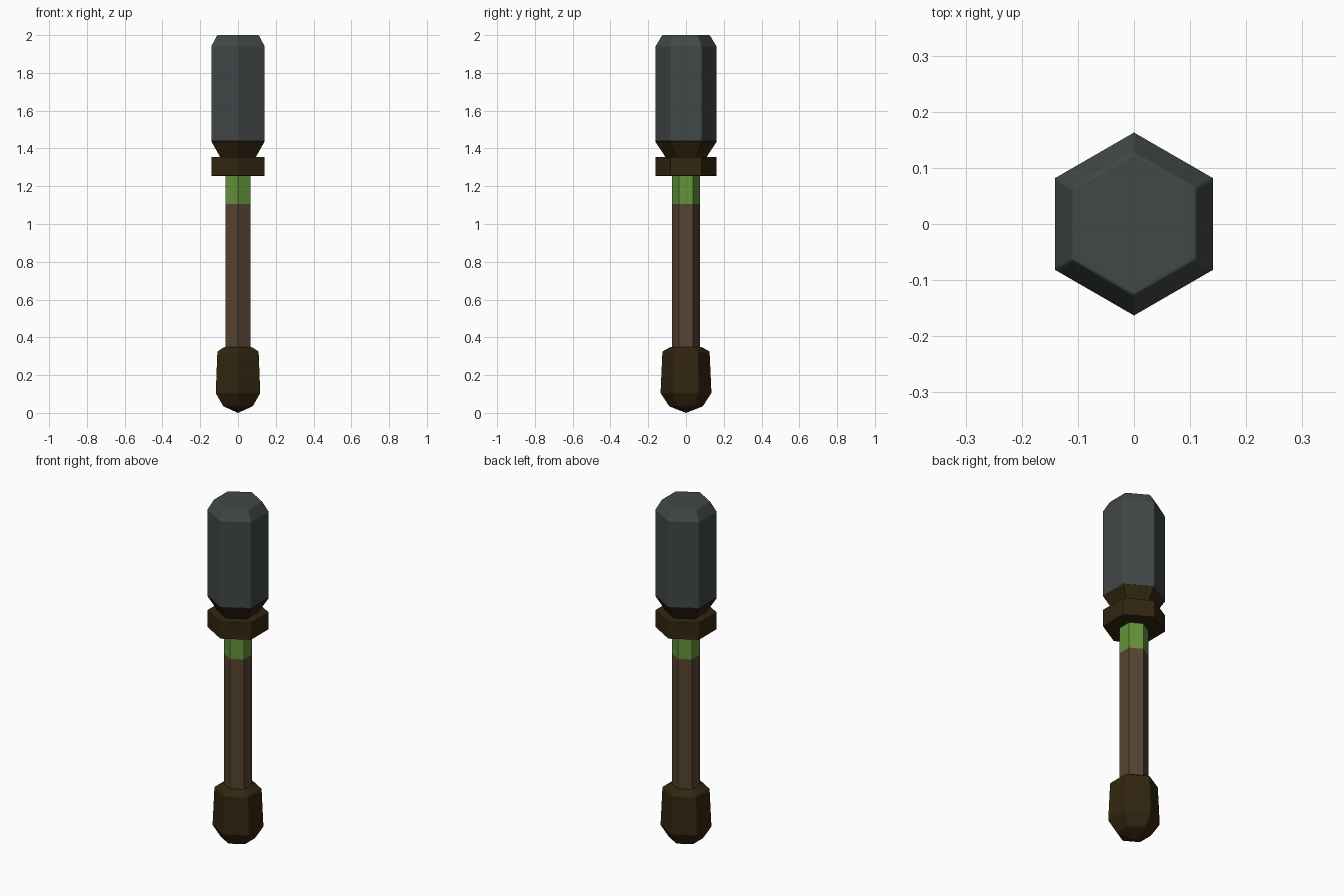
import bpy, bmesh, math

if "Cube" in bpy.data.objects:
    bpy.data.objects.remove(bpy.data.objects["Cube"])


def material(name, rgb):
    m = bpy.data.materials.new(name)
    m.diffuse_color = (*rgb, 1)
    m.use_nodes = True
    m.node_tree.nodes["Principled BSDF"].inputs["Base Color"].default_value = m.diffuse_color
    return m


GREY = material("dark grey metal", (0.053, 0.063, 0.063))
DARK = material("dark brown", (0.032, 0.019, 0.005))
WOOD = material("brown wood", (0.092, 0.056, 0.031))
GREEN = material("green", (0.125, 0.29, 0.044))


def hex_part(name, profile, mat, bevel=0.0):
    """Six-sided solid from (radius, z) rings; radius 0 closes to a point."""
    bm = bmesh.new()
    rings = []
    for r, z in profile:
        if r == 0:
            rings.append([bm.verts.new((0, 0, z))])
        else:
            rings.append([bm.verts.new((r * math.cos(a), r * math.sin(a), z))
                          for a in (math.pi / 2 + i * math.pi / 3 for i in range(6))])
    for lo, hi in zip(rings, rings[1:]):
        for i in range(6):
            j = (i + 1) % 6
            if len(lo) == 1:
                bm.faces.new((lo[0], hi[j], hi[i]))
            else:
                bm.faces.new((lo[i], lo[j], hi[j], hi[i]))
    for ring in (rings[0], rings[-1]):
        if len(ring) == 6:
            bm.faces.new(ring)
    bmesh.ops.recalc_face_normals(bm, faces=bm.faces)
    mesh = bpy.data.meshes.new(name)
    bm.to_mesh(mesh)
    bm.free()
    mesh.materials.append(mat)
    ob = bpy.data.objects.new(name, mesh)
    bpy.context.collection.objects.link(ob)
    if bevel:
        mod = ob.modifiers.new("soft edges", 'BEVEL')
        mod.width = bevel
        mod.segments = 2
        mod.limit_method = 'ANGLE'
    return ob


# Pommel at the bottom
hex_part("pommel", [(0, 0.0), (0.09, 0.035), (0.136, 0.105), (0.126, 0.325), (0.085, 0.348)],
         DARK, 0.004)
# Handle shaft and green band
hex_part("shaft", [(0.075, 0.32), (0.075, 1.105)], WOOD)
hex_part("green_band", [(0.075, 1.105), (0.075, 1.26)], GREEN)
# Collar ring and flared socket under the head
hex_part("collar", [(0.163, 1.255), (0.163, 1.355)], DARK, 0.003)
hex_part("socket", [(0.106, 1.35), (0.163, 1.437)], DARK)
# Heavy head with chamfered top
hex_part("head", [(0.163, 1.437), (0.163, 1.94), (0.127, 2.0)], GREY, 0.004)
